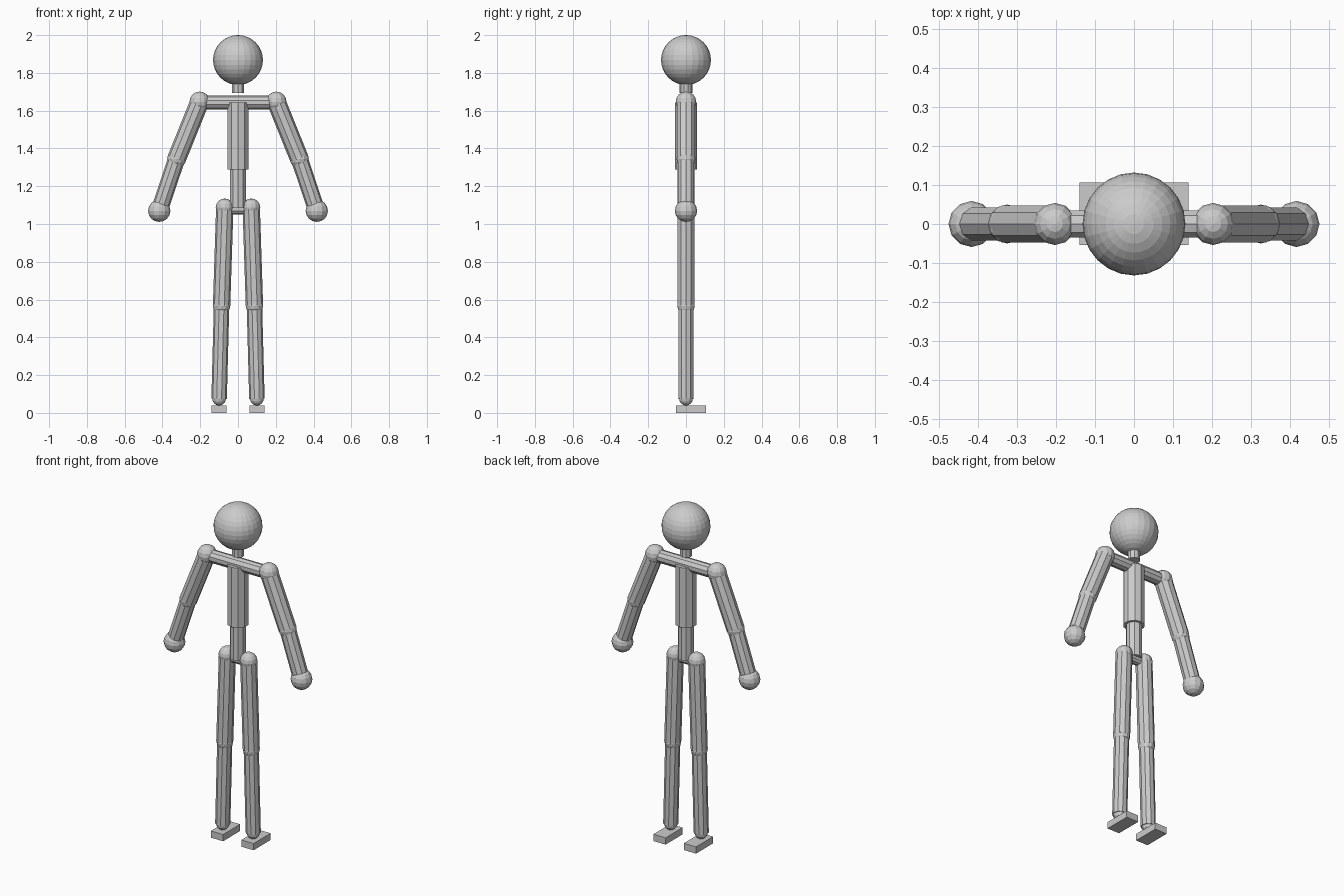
import bpy, bmesh
from mathutils import Vector, Matrix

if "Cube" in bpy.data.objects:
    bpy.data.objects.remove(bpy.data.objects["Cube"], do_unlink=True)

GREY = (0.6, 0.6, 0.6, 1.0)
grey = bpy.data.materials.new("plain_grey")
grey.use_nodes = True
grey.diffuse_color = GREY
grey.node_tree.nodes["Principled BSDF"].inputs["Base Color"].default_value = GREY


def finish(name, bm):
    mesh = bpy.data.meshes.new(name)
    bm.to_mesh(mesh)
    bm.free()
    mesh.materials.append(grey)
    obj = bpy.data.objects.new(name, mesh)
    bpy.context.collection.objects.link(obj)
    return obj


def ball(name, centre, radius, segments=12, rings=8):
    bm = bmesh.new()
    bmesh.ops.create_uvsphere(bm, u_segments=segments, v_segments=rings, radius=radius,
                              matrix=Matrix.Translation(centre))
    return finish(name, bm)


def rod(name, start, end, radius, sides=10):
    start, end = Vector(start), Vector(end)
    axis = end - start
    # Upright rods keep their default roll; slanted ones follow their axis
    upright = abs(axis.x) < 1e-6 and abs(axis.y) < 1e-6
    turn = Matrix.Identity(4) if upright else axis.to_track_quat("Z", "Y").to_matrix().to_4x4()
    bm = bmesh.new()
    bmesh.ops.create_cone(bm, cap_ends=True, segments=sides, radius1=radius, radius2=radius,
                          depth=axis.length,
                          matrix=Matrix.Translation((start + end) / 2) @ turn)
    return finish(name, bm)


def box(name, centre, size):
    bm = bmesh.new()
    bmesh.ops.create_cube(bm, size=1, matrix=Matrix.Translation(centre) @ Matrix.Diagonal((*size, 1)))
    return finish(name, bm)


# Head and trunk
ball("head", (0, 0, 1.868), 0.132, 24, 16)
rod("neck", (0, 0, 1.693), (0, 0, 1.77), 0.034)
rod("shoulder_bar", (-0.2, 0, 1.643), (0.2, 0, 1.643), 0.037)
rod("chest", (0, 0, 1.288), (0, 0, 1.643), 0.059)
rod("abdomen", (0, 0, 1.085), (0, 0, 1.29), 0.044)
rod("pelvis_bar", (-0.07, 0, 1.077), (0.07, 0, 1.077), 0.026)

# Arms and legs, mirrored on both sides
for side, s in (("left", 1), ("right", -1)):
    shoulder, elbow, wrist = (s * 0.203, 0, 1.647), (s * 0.325, 0, 1.345), (s * 0.417, 0, 1.07)
    ball(side + "_shoulder", shoulder, 0.054)
    rod(side + "_upper_arm", shoulder, elbow, 0.05)
    ball(side + "_elbow", elbow, 0.05)
    rod(side + "_forearm", elbow, wrist, 0.045)
    ball(side + "_hand", wrist, 0.059)

    hip, knee, ankle = (s * 0.07, 0, 1.087), (s * 0.087, 0, 0.567), (s * 0.1, 0, 0.075)
    ball(side + "_hip", hip, 0.048)
    rod(side + "_thigh", hip, knee, 0.046)
    ball(side + "_knee", knee, 0.046)
    rod(side + "_shin", knee, ankle, 0.041)
    ball(side + "_ankle", ankle, 0.036)
    box(side + "_foot", (s * 0.1, 0.026, 0.02), (0.08, 0.16, 0.04))
